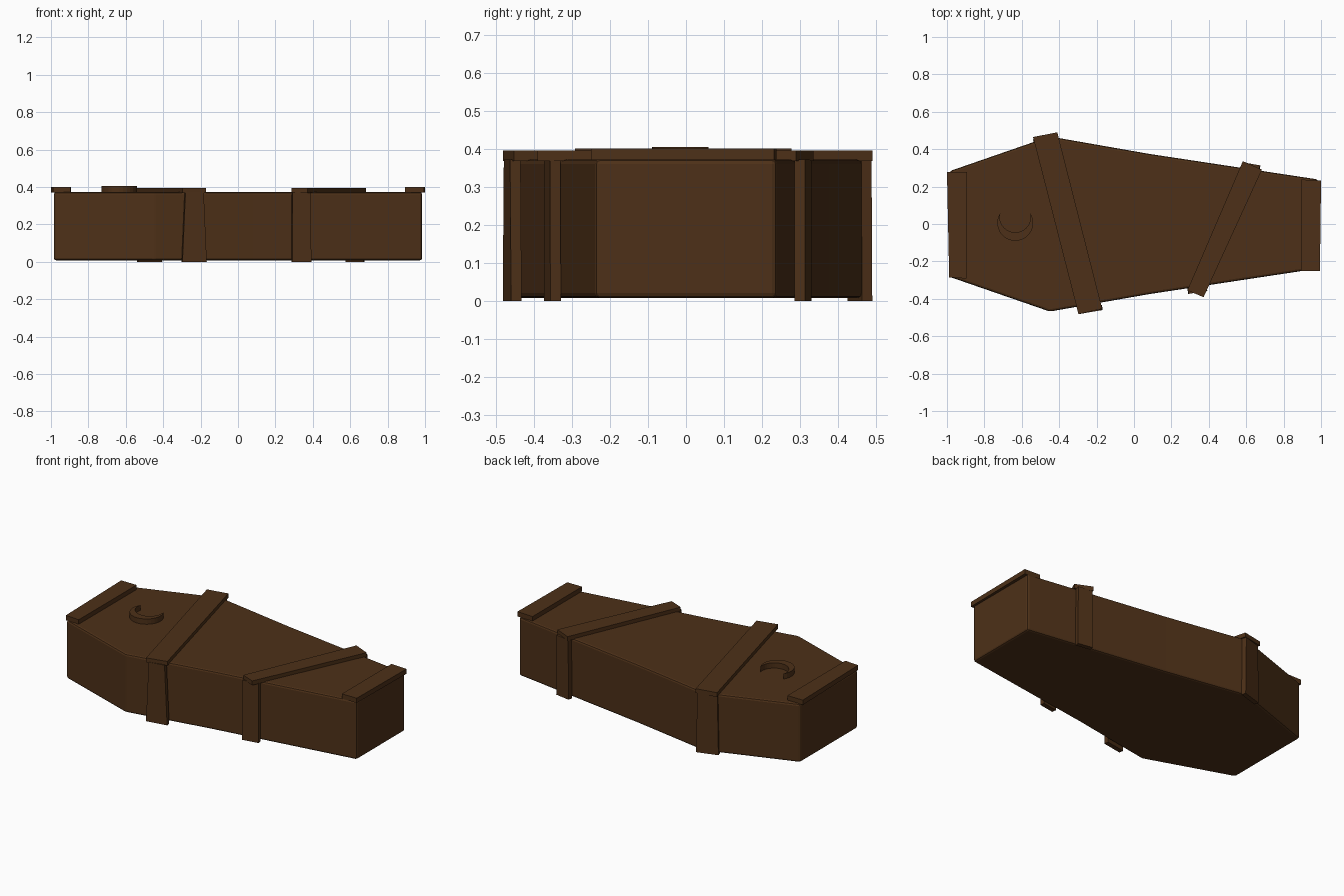
import bpy, bmesh
from math import sin, cos, pi, atan2
from mathutils import Vector

if "Cube" in bpy.data.objects:
    bpy.data.objects.remove(bpy.data.objects["Cube"])

wood = bpy.data.materials.new("dark_wood")
wood.diffuse_color = (0.075, 0.03, 0.009, 1)
wood.use_nodes = True
wood.node_tree.nodes["Principled BSDF"].inputs["Base Color"].default_value = wood.diffuse_color


def loft(name, bottom, top, z0, z1, bevel=0.0, segments=1):
    """Closed solid between a bottom outline and a top outline."""
    bm = bmesh.new()
    lo = [bm.verts.new((x, y, z0)) for x, y in bottom]
    hi = [bm.verts.new((x, y, z1)) for x, y in top]
    bm.faces.new(lo[::-1])
    bm.faces.new(hi)
    n = len(lo)
    for i in range(n):
        j = (i + 1) % n
        bm.faces.new((lo[i], lo[j], hi[j], hi[i]))
    bmesh.ops.recalc_face_normals(bm, faces=bm.faces)
    mesh = bpy.data.meshes.new(name)
    bm.to_mesh(mesh)
    bm.free()
    mesh.materials.append(wood)
    ob = bpy.data.objects.new(name, mesh)
    bpy.context.collection.objects.link(ob)
    if bevel:
        mod = ob.modifiers.new("rounded_edges", "BEVEL")
        mod.width = bevel
        mod.segments = segments
        mod.limit_method = 'ANGLE'
        mod.angle_limit = 0.5
    return ob


def side_board(name, a, b, inward, top_scale):
    """Upright board whose outer edge runs a-b, narrowing towards the lid."""
    a, b = Vector(a), Vector(b)
    d = (b - a).normalized()
    n = Vector((-d.y, d.x)) * 0.028
    if n.y * inward < 0:
        n = -n
    mid = (a + b) / 2

    def outline(s):
        p, q = mid + (a - mid) * s, mid + (b - mid) * s
        return [p, q, q + n, p + n]
    return loft(name, outline(1), outline(top_scale), 0, 0.372)


# Tapered six-sided box with gently bowed long sides
half = [(-0.985, 0.283), (-0.45, 0.468), (0.08, 0.375), (0.985, 0.238)]
outline = half + [(x, -y) for x, y in half[::-1]]
loft("coffin_box", outline, outline, 0.008, 0.372, 0.012, 2)

# Planks across both ends of the lid
head = [(-1, 0.277), (-0.893, 0.277), (-0.895, -0.292), (-0.988, -0.285)]
foot = [(0.892, 0.238), (1, 0.232), (0.994, -0.25), (0.892, -0.25)]
loft("head_plank", head, head, 0.37, 0.4)
loft("foot_plank", foot, foot, 0.37, 0.4)

# Slanted bands over the lid, each with a board down either side
bands = {
    "wide_band": [(-0.54, 0.465), (-0.41, 0.49), (-0.17, -0.453), (-0.297, -0.482)],
    "narrow_band": [(0.582, 0.336), (0.684, 0.29), (0.372, -0.391), (0.285, -0.355)],
}
for name, p in bands.items():
    loft(name, p, p, 0.368, 0.395)
side_board("wide_band_back_board", (-0.54, 0.452), (-0.413, 0.49), -1, 0.9)
side_board("wide_band_front_board", (-0.297, -0.482), (-0.167, -0.46), 1, 0.75)
side_board("narrow_band_back_board", (0.58, 0.33), (0.676, 0.313), -1, 0.95)
side_board("narrow_band_front_board", (0.29, -0.374), (0.392, -0.357), 1, 0.96)

# Raised crescent on the lid
cx, tip_x, tip_y = -0.635, 0.08, 0.06


def arc(cy, r, steps=20):
    t0 = atan2(tip_y - cy, tip_x)
    span = pi + 2 * t0
    return [(cx + r * cos(t0 - span * i / steps), cy + r * sin(t0 - span * i / steps))
            for i in range(steps + 1)]


outer = arc(0.006, 0.096)
inner = arc(0.038, 0.083)
crescent = outer + inner[-2:0:-1]
loft("crescent", crescent, crescent, 0.37, 0.405)
